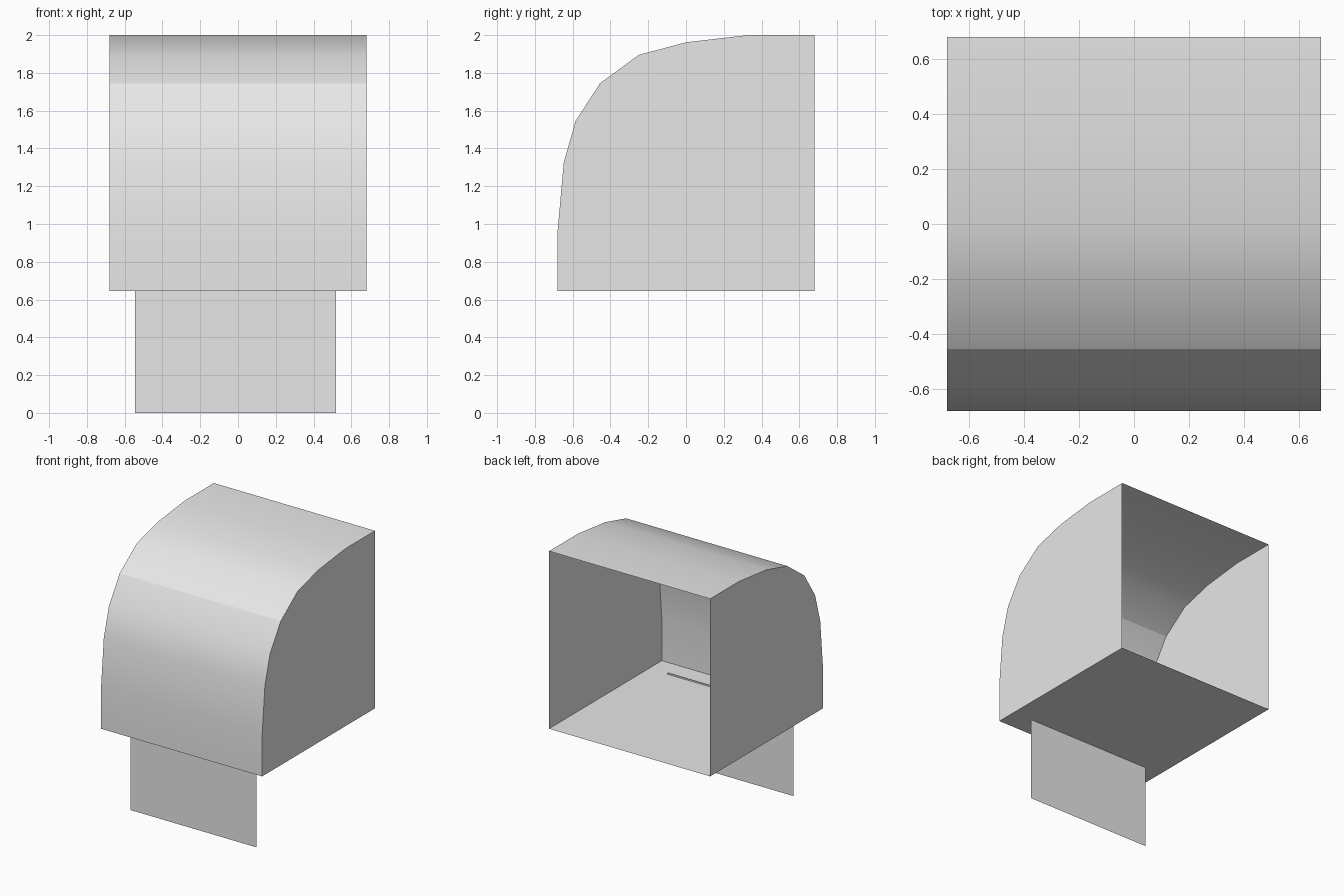
import bpy
import bmesh

if "Cube" in bpy.data.objects:
    bpy.data.objects.remove(bpy.data.objects["Cube"], do_unlink=True)

grey = bpy.data.materials.new("light_grey")
grey.use_nodes = True
colour = (0.8, 0.8, 0.8, 1)
grey.diffuse_color = colour
grey.node_tree.nodes["Principled BSDF"].inputs["Base Color"].default_value = colour


def finish(name, bm):
    mesh = bpy.data.meshes.new(name)
    bm.to_mesh(mesh)
    bm.free()
    mesh.materials.append(grey)
    obj = bpy.data.objects.new(name, mesh)
    bpy.context.collection.objects.link(obj)
    return obj


# Side outline (y, z), from the bottom front, over the curve, to the top back
HALF, FLOOR = 0.68, 0.645
outline = [(-HALF, FLOOR), (-HALF, 0.96), (-0.647, 1.325), (-0.585, 1.545),
           (-0.455, 1.745), (-0.25, 1.895), (0, 1.962), (0.33, 2), (HALF, 2)]
crease = 4

# Open-backed hood: curved front and roof, two flat sides, floor
bm = bmesh.new()
right, left = [[bm.verts.new((x, y, z)) for y, z in outline + [(HALF, FLOOR)]]
               for x in (HALF, -HALF)]
for i in range(len(outline) - 1):
    face = bm.faces.new((left[i], right[i], right[i + 1], left[i + 1]))
    face.smooth = True
bm.faces.new(right[::-1])
bm.faces.new(left)
floor = bm.faces.new((left[0], left[-1], right[-1], right[0]))
bmesh.ops.recalc_face_normals(bm, faces=bm.faces)
bm.normal_update()
if floor.normal.z > 0:
    bmesh.ops.reverse_faces(bm, faces=bm.faces)

# Keep the side borders and the one fold across the front sharp
for edge in bm.edges:
    if not all(f.smooth for f in edge.link_faces):
        edge.smooth = False
bm.edges.get((left[crease], right[crease])).smooth = False
finish("hood", bm)

# Thin flap hanging below, its top edge just through the floor
bm = bmesh.new()
flap_y, x0, x1, top = -0.52, -0.545, 0.52, FLOOR + 0.012
bm.faces.new([bm.verts.new((x, flap_y, z))
              for x, z in ((x0, 0), (x1, 0), (x1, top), (x0, top))])
finish("hanging_flap", bm)
